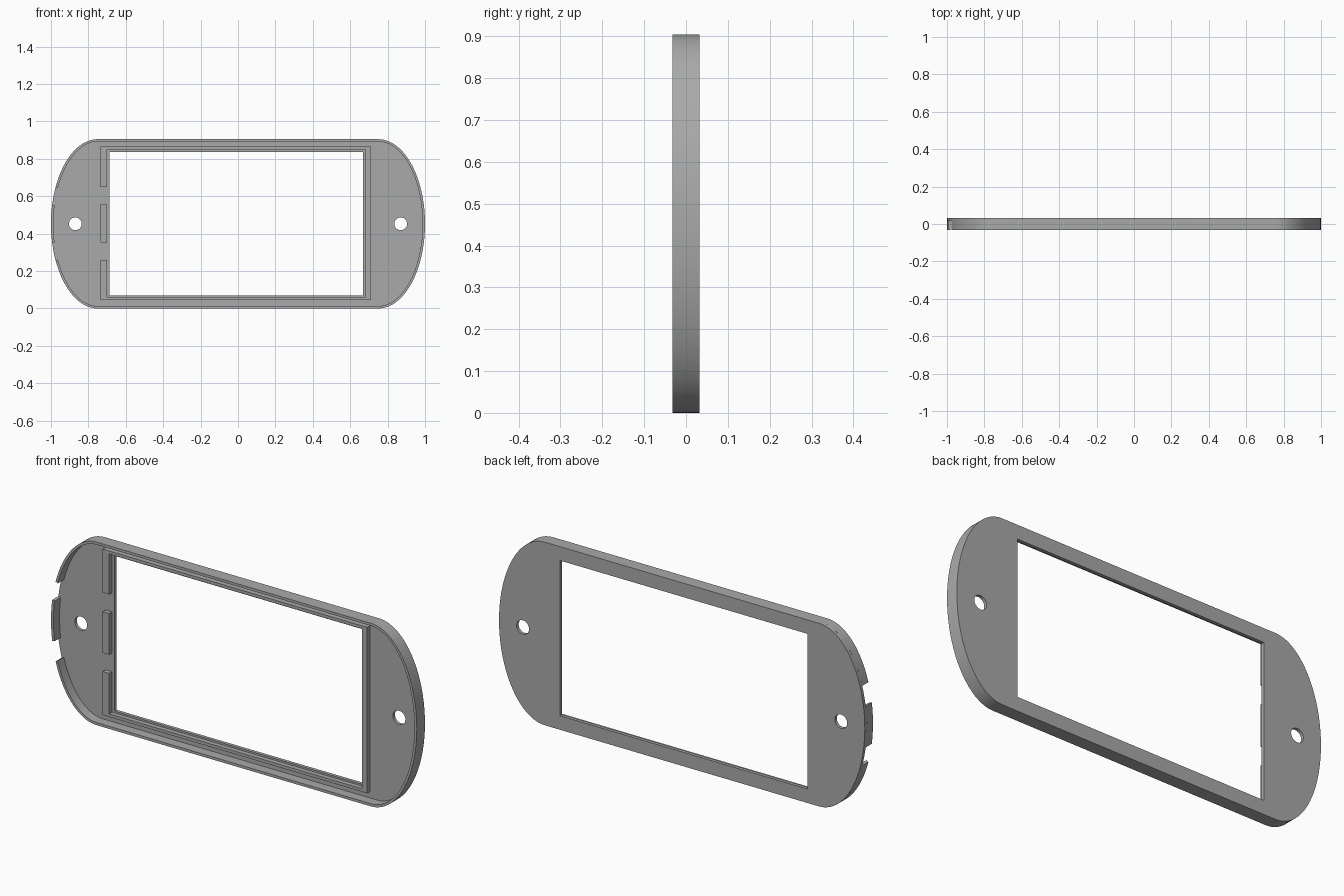
import bpy
import bmesh
from math import asin, cos, sin, pi, radians
from mathutils import Matrix

if "Cube" in bpy.data.objects:
    bpy.data.objects.remove(bpy.data.objects["Cube"], do_unlink=True)

MID = 0.4525              # centre height, also half the height
FLAT, BULGE = 0.75, 0.25  # straight half length and depth of the rounded ends
RIM = 0.013               # rim wall thickness
FRONT, BACK = -0.032, 0.032
PLATE_FRONT = 0.016
RIB_FRONT = -0.007

grey = bpy.data.materials.new("plain grey")
grey.use_nodes = True
grey.diffuse_color = (0.4, 0.4, 0.4, 1)
grey.node_tree.nodes["Principled BSDF"].inputs["Base Color"].default_value = (0.4, 0.4, 0.4, 1)


def end_arc(side, a0, a1, inset=0, steps=40):
    """Part of a half-elliptical end, as x, z points."""
    angles = [a0 + (a1 - a0) * i / steps for i in range(steps + 1)]
    return [(side * (FLAT + (BULGE - inset) * cos(a)), MID + (MID - inset) * sin(a))
            for a in angles]


def circle(x, z, r, n=40):
    return [(x + r * cos(2 * pi * i / n), z + r * sin(2 * pi * i / n)) for i in range(n)]


def rect(x0, x1, z0, z1):
    return [(x0, z0), (x1, z0), (x1, z1), (x0, z1)]


def slab(name, loops, y0, y1):
    """Extrude filled outlines (inner loops become holes) from y0 to y1."""
    curve = bpy.data.curves.new(name, "CURVE")
    curve.dimensions = "2D"
    curve.fill_mode = "BOTH"
    curve.extrude = (y1 - y0) / 2
    for loop in loops:
        spline = curve.splines.new("POLY")
        spline.points.add(len(loop) - 1)
        for point, (x, z) in zip(spline.points, loop):
            point.co = (x, z, 0, 1)
        spline.use_cyclic_u = True
    source = bpy.data.objects.new(name + " outline", curve)
    bpy.context.collection.objects.link(source)
    graph = bpy.context.evaluated_depsgraph_get()
    mesh = bpy.data.meshes.new_from_object(source.evaluated_get(graph))
    bpy.data.objects.remove(source, do_unlink=True)
    bpy.data.curves.remove(curve)

    mesh.transform(Matrix.Translation((0, (y0 + y1) / 2, 0)) @ Matrix.Rotation(radians(90), 4, "X"))
    bm = bmesh.new()
    bm.from_mesh(mesh)
    bmesh.ops.remove_doubles(bm, verts=bm.verts, dist=0.00005)
    bmesh.ops.recalc_face_normals(bm, faces=bm.faces)
    bm.to_mesh(mesh)
    bm.free()
    mesh.materials.clear()
    mesh.materials.append(grey)
    obj = bpy.data.objects.new(name, mesh)
    bpy.context.collection.objects.link(obj)
    bpy.ops.object.select_all(action="DESELECT")
    obj.select_set(True)
    bpy.context.view_layer.objects.active = obj
    bpy.ops.object.shade_smooth_by_angle(angle=radians(30))
    return obj


# Face plate with the window and two screw holes
outline = end_arc(1, -pi / 2, pi / 2) + end_arc(-1, pi / 2, -pi / 2)
slab("face_plate",
     [outline, rect(-0.687, 0.667, 0.069, 0.836), circle(-0.87, MID, 0.034), circle(0.87, MID, 0.034)],
     PLATE_FRONT, BACK)


# Rim wall, broken by two gaps at the right-hand end
def main_rim(inset):
    a = asin(0.197 / MID)
    return (end_arc(-1, a, pi / 2, inset) + end_arc(1, pi / 2, -pi / 2, inset)
            + end_arc(-1, -pi / 2, -a, inset))


def tab_rim(inset):
    a = asin(0.102 / MID)
    return end_arc(-1, -a, a, inset, 12)


for name, path in (("rim", main_rim), ("rim_tab", tab_rim)):
    slab(name, [path(0) + path(RIM)[::-1]], FRONT, PLATE_FRONT)

# Three-sided ledge around the window
X0, X1, Z0, Z1 = -0.735, 0.711, 0.045, 0.865
ledge = [(X0, Z0), (X1, Z0), (X1, Z1), (X0, Z1),
         (X0, 0.85), (0.682, 0.85), (0.682, 0.06), (X0, 0.06)]
slab("window_ledge", [ledge], RIB_FRONT, PLATE_FRONT)

# Three short ribs closing the fourth side
for name, low, high in (("lower_rib", 0.06, 0.26), ("middle_rib", 0.352, 0.556), ("upper_rib", 0.65, 0.85)):
    slab(name, [rect(X0, -0.70, low, high)], RIB_FRONT, PLATE_FRONT)
